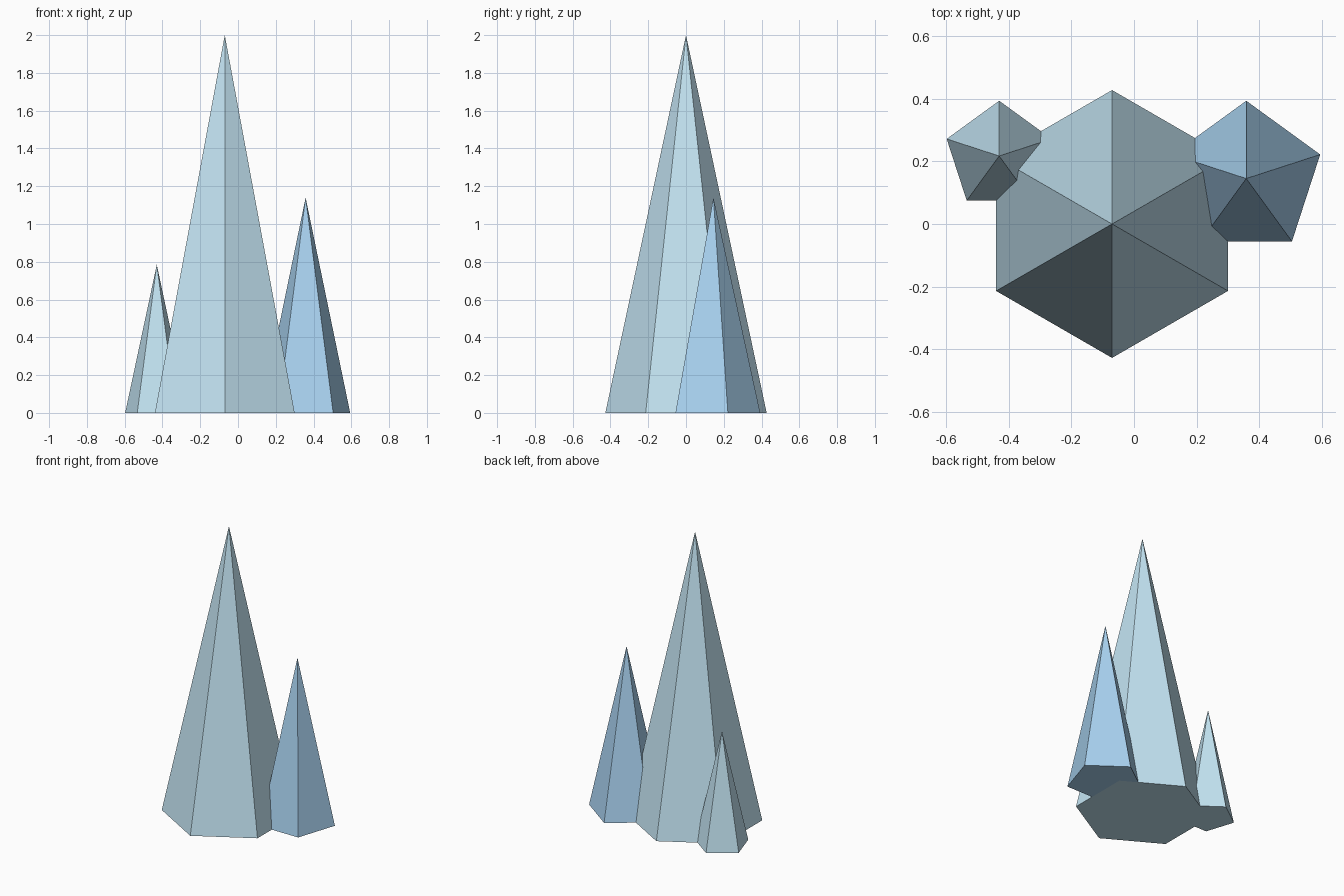
import bpy

if "Cube" in bpy.data.objects:
    bpy.data.objects.remove(bpy.data.objects["Cube"])


def material(name, rgb):
    mat = bpy.data.materials.new(name)
    mat.diffuse_color = (*rgb, 1)
    mat.use_nodes = True
    mat.node_tree.nodes["Principled BSDF"].inputs["Base Color"].default_value = mat.diffuse_color
    return mat


def crystal(name, sides, radius, height, x, y, mat):
    # Pointed spike standing on the ground, first corner towards +y
    bpy.ops.mesh.primitive_cone_add(vertices=sides, radius1=radius, radius2=0,
                                    depth=height, location=(x, y, height / 2))
    obj = bpy.context.object
    obj.name = name
    obj.data.materials.append(mat)


pale = material("pale_ice", (0.55, 0.78, 0.9))
blue = material("blue_ice", (0.4, 0.65, 0.88))

# Tall centre crystal with two smaller ones behind its shoulders
crystal("main_crystal", 6, 0.427, 2.0, -0.07, 0.0, pale)
crystal("right_crystal", 5, 0.248, 1.14, 0.358, 0.145, blue)
crystal("left_crystal", 5, 0.176, 0.785, -0.43, 0.217, pale)
